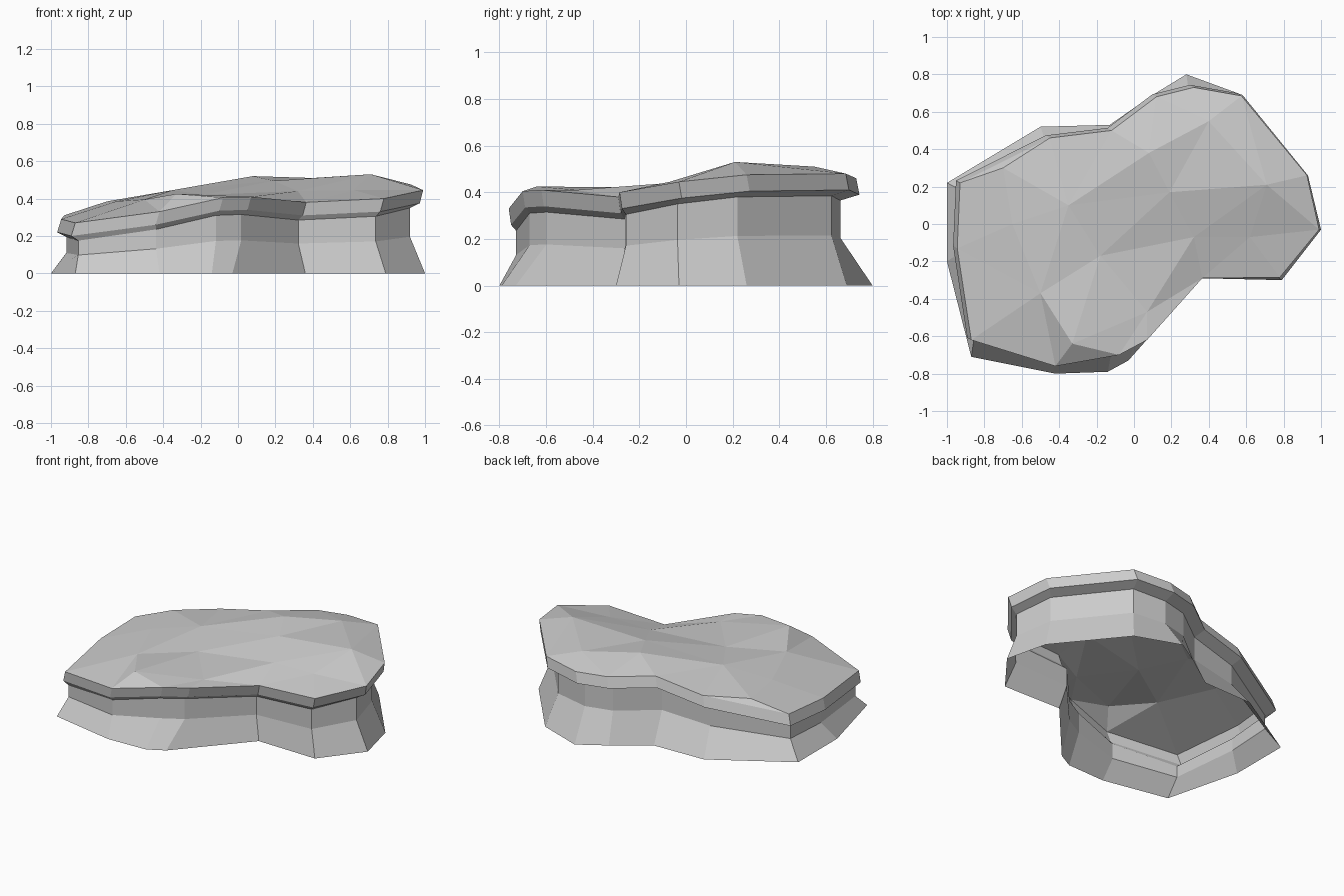
import bpy, bmesh
from mathutils import Vector
from mathutils.geometry import delaunay_2d_cdt

if "Cube" in bpy.data.objects:
    bpy.data.objects.remove(bpy.data.objects["Cube"])

# Columns around the rock: foot x, y, top rim x, y, z (counter-clockwise)
columns = [
    (-1.0, .22, -.93, .22, .31), (-1.0, -.20, -.945, -.13, .29),
    (-.87, -.71, -.87, -.62, .27), (-.42, -.80, -.42, -.76, .33),
    (-.14, -.79, -.08, -.70, .405), (-.03, -.73, .07, -.62, .41),
    (.36, -.29, .365, -.29, .38), (.79, -.30, .78, -.285, .40),
    (1.0, -.03, .99, -.03, .445), (.93, .26, .925, .26, .475),
    (.58, .69, .575, .685, .48), (.28, .80, .32, .73, .46),
    (.10, .69, .12, .68, .46), (-.13, .53, -.12, .50, .46),
    (-.50, .52, -.45, .46, .40)]

# Facet corners inside the top surface
top_points = [
    (.71, .21, .53), (.19, .17, .495), (.32, -.07, .44), (.62, -.07, .445),
    (-.18, -.17, .42), (.07, -.47, .41), (.08, .38, .52), (.40, .55, .51),
    (-.35, .10, .445), (-.50, -.37, .395), (-.65, .0, .385),
    (-.70, .30, .385), (-.33, -.64, .425)]

n = len(columns)
rim_xy = [Vector(c[2:4]) for c in columns]


def offset(i, d):
    """Rim corner i moved outwards by d."""
    a = (rim_xy[i] - rim_xy[i - 1]).normalized()
    b = (rim_xy[(i + 1) % n] - rim_xy[i]).normalized()
    out = Vector((a.y + b.y, -a.x - b.x)).normalized()
    return rim_xy[i] + out * d


bm = bmesh.new()

# Side rings: foot, waist, neck, overhanging lip, rim
rings = [[] for _ in range(5)]
for i, (fx, fy, rx, ry, rz) in enumerate(columns):
    # neck and lip sit slightly askew under the rim
    neck = offset(i, -.05) + Vector((-.022, -.018))
    lip = offset(i, .002) + Vector((-.02, .012))
    neck_z = rz - .095
    for ring, co in zip(rings, [(fx, fy, 0), (neck.x, neck.y, neck_z * .56),
                                (neck.x, neck.y, neck_z),
                                (lip.x, lip.y, rz - .07), (rx, ry, rz)]):
        ring.append(bm.verts.new(co))
for low, high in zip(rings, rings[1:]):
    for i in range(n):
        j = (i + 1) % n
        bm.faces.new((low[i], low[j], high[j], high[i]))

# Faceted top inside the rim
flat = rim_xy + [Vector(p[:2]) for p in top_points]
verts = rings[4] + [bm.verts.new(p) for p in top_points]
result = delaunay_2d_cdt(flat, [], [list(range(n))], 1, 1e-5)
faces, origin = result[2], result[3]
for f in faces:
    bm.faces.new([verts[origin[k][0]] for k in f])

bmesh.ops.recalc_face_normals(bm, faces=bm.faces[:])
mesh = bpy.data.meshes.new("rock_ledge")
bm.to_mesh(mesh)
bm.free()
rock = bpy.data.objects.new("rock_ledge", mesh)
bpy.context.collection.objects.link(rock)
